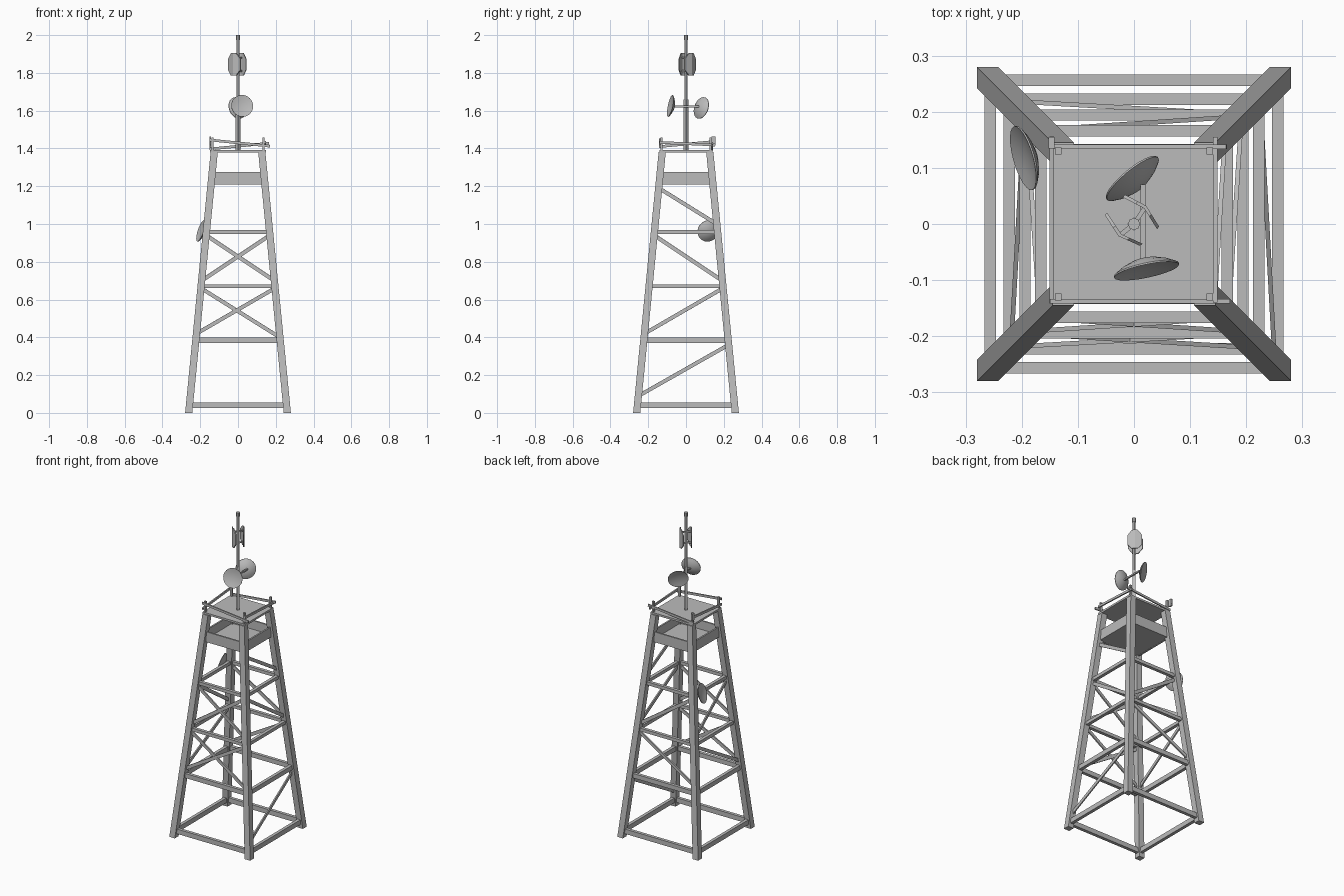
import bpy, bmesh, math
from mathutils import Vector, Matrix

if "Cube" in bpy.data.objects:
    bpy.data.objects.remove(bpy.data.objects["Cube"])

steel = bpy.data.materials.new("grey_steel")
steel.use_nodes = True
GREY = (0.5, 0.5, 0.5, 1)
steel.diffuse_color = GREY
steel.node_tree.nodes["Principled BSDF"].inputs["Base Color"].default_value = GREY


def finish(name, bm, smooth=False):
    bmesh.ops.recalc_face_normals(bm, faces=bm.faces)
    mesh = bpy.data.meshes.new(name)
    bm.to_mesh(mesh)
    bm.free()
    mesh.materials.append(steel)
    for p in mesh.polygons:
        p.use_smooth = smooth
    obj = bpy.data.objects.new(name, mesh)
    bpy.context.collection.objects.link(obj)
    return obj


def box(name, centre, size):
    bm = bmesh.new()
    bmesh.ops.create_cube(bm, size=1, matrix=Matrix.Translation(centre) @ Matrix.Diagonal((*size, 1)))
    return finish(name, bm)


def loft(name, rings):
    """Closed prism through rings of equal point count."""
    bm = bmesh.new()
    loops = [[bm.verts.new(p) for p in r] for r in rings]
    n = len(loops[0])
    for a, b in zip(loops, loops[1:]):
        for i in range(n):
            j = (i + 1) % n
            bm.faces.new((a[i], a[j], b[j], b[i]))
    bm.faces.new(loops[0])
    bm.faces.new(loops[-1])
    return finish(name, bm)


def beam(name, a, b, thick, tall):
    """Rectangular bar from a to b; tall is its upright size."""
    a, b = Vector(a), Vector(b)
    d = (b - a).normalized()
    side = d.cross(Vector((0, 0, 1))).normalized() * thick / 2
    up = side.cross(d).normalized() * tall / 2
    ring = [side + up, side - up, -side - up, -side + up]
    return loft(name, [[p + v for v in ring] for p in (a, b)])


def outer(z):
    """Half width of the tapering frame at height z."""
    return 0.28 - 0.135 * z / 1.38


LEG = 0.038

# Four tapering legs
for sx, end in ((-1, "right"), (1, "left")):
    for sy, face in ((-1, "front"), (1, "back")):
        rings = []
        for z in (0, 1.38):
            o, i = outer(z), outer(z) - LEG
            rings.append([(sx * x, sy * y, z) for x, y in ((o, o), (i, o), (i, i), (o, i))])
        loft(f"{face}_{end}_leg", rings)

# Each side of the frame: direction along the side, and direction outward
SIDES = {
    "front": (Vector((1, 0, 0)), Vector((0, -1, 0))),
    "back": (Vector((1, 0, 0)), Vector((0, 1, 0))),
    "left": (Vector((0, 1, 0)), Vector((1, 0, 0))),
    "right": (Vector((0, 1, 0)), Vector((-1, 0, 0))),
}


def on_side(side, t, z, inset=0.02):
    along, out = SIDES[side]
    r = outer(z) - inset
    return along * t * r + out * r + Vector((0, 0, z))


# Horizontal girts
for side in SIDES:
    for z, tall in ((0.04, 0.03), (0.385, 0.028), (0.67, 0.02), (0.957, 0.02)):
        beam(f"{side}_girt", on_side(side, -1, z), on_side(side, 1, z), 0.02, tall)

# Diagonal braces as (start end of side, start height, finish height)
RISE, FALL = (-1, 0.42, 0.66), (-1, 0.94, 0.70)
BRACES = {
    "front": [RISE, (1, 0.4, 0.66), FALL, (1, 0.94, 0.70)],
    "back": [RISE, FALL],
    "right": [RISE, FALL],
    "left": [(-1, 0.09, 0.36), FALL, (-1, 1.19, 1.0)],
}
for side, items in BRACES.items():
    for t, z0, z1 in items:
        beam(f"{side}_brace", on_side(side, t, z0), on_side(side, -t, z1), 0.008, 0.02)

# Open tray below the platform
for side, (along, out) in SIDES.items():
    c = out * 0.138 + Vector((0, 0, 1.242))
    beam(f"{side}_tray_wall", c - along * 0.138, c + along * 0.138, 0.01, 0.064)
box("tray_floor", (0, 0, 1.215), (0.27, 0.27, 0.008))

# Platform deck with corner posts and crooked rails
box("deck", (0, 0, 1.385), (0.294, 0.28, 0.012))
for x in (-0.135, 0.135):
    for y in (-0.13, 0.13):
        box("rail_post", (x, y, 1.42), (0.012, 0.012, 0.075))
beam("front_rail", (-0.15, -0.138, 1.445), (0.17, -0.138, 1.412), 0.008, 0.014)
beam("back_rail", (-0.15, 0.138, 1.397), (0.165, 0.138, 1.428), 0.008, 0.014)
beam("left_rail", (0.145, -0.14, 1.432), (0.145, 0.155, 1.418), 0.008, 0.014)
beam("right_rail", (-0.147, -0.14, 1.41), (-0.147, 0.155, 1.437), 0.008, 0.014)
box("rail_end", (-0.147, 0.145, 1.44), (0.01, 0.02, 0.045))


# Mast in two steps with a knob
def tube(name, z0, z1, r, sides):
    rings = [[(r * math.cos(math.tau * i / sides), r * math.sin(math.tau * i / sides), z)
              for i in range(sides)] for z in (z0, z1)]
    return loft(name, rings)


tube("mast_lower", 1.385, 1.66, 0.012, 4)
tube("mast_upper", 1.66, 1.985, 0.009, 6)
tube("mast_knob", 1.975, 2.0, 0.011, 8)


# Bent panel antennas with cut corners
def panel(name, plan):
    a, m, b = (Vector((x, y, 0)) for x, y in plan)
    c, z0, z1 = 0.03, 1.785, 1.905
    out = Vector((m.x, m.y, 0)).normalized() * 0.003
    bm = bmesh.new()
    layers = []
    for off in (out, -out):
        heights = ((a, z0 + c, z1 - c), (a.lerp(m, 0.6), z0, z1), (m, z0, z1),
                   (m.lerp(b, 0.4), z0, z1), (b, z0 + c, z1 - c))
        layers.append([[bm.verts.new(p + off + Vector((0, 0, z))) for z in zs] for p, *zs in heights])
    front, back = layers
    for L in layers:
        for p, q in zip(L, L[1:]):
            bm.faces.new((p[0], q[0], q[1], p[1]))
    for i in range(len(front) - 1):
        for k in (0, 1):
            bm.faces.new((front[i][k], front[i + 1][k], back[i + 1][k], back[i][k]))
    for i in (0, -1):
        bm.faces.new((front[i][0], front[i][1], back[i][1], back[i][0]))
    finish(name, bm)
    for z in (1.81, 1.88):
        beam(name + "_bracket", (0, 0, z), m + Vector((0, 0, z)), 0.008, 0.008)


panel("front_panel", ((-0.05, 0.018), (-0.025, -0.02), (0.013, -0.037)))
panel("back_panel", ((0.043, -0.007), (0.02, 0.03), (-0.018, 0.05)))


# Dishes: domed back, slightly hollow face
def dish(name, centre, facing, radius=0.059):
    turn = Vector(facing).to_track_quat('Z', 'Y').to_matrix().to_4x4()
    place = Matrix.Translation(centre) @ turn
    profile = [(0, -0.02), (0.4, -0.017), (0.75, -0.009), (1, 0), (1, 0.003), (0.6, -0.003), (0, -0.006)]
    bm = bmesh.new()
    vs = [bm.verts.new((r * radius, 0, z)) for r, z in profile]
    es = [bm.edges.new(e) for e in zip(vs, vs[1:])]
    bmesh.ops.spin(bm, geom=vs + es, cent=(0, 0, 0), axis=(0, 0, 1), angle=math.tau, steps=24)
    bmesh.ops.remove_doubles(bm, verts=bm.verts, dist=0.0004)
    bmesh.ops.transform(bm, matrix=place, verts=bm.verts)
    obj = finish(name, bm, True)
    bpy.ops.object.select_all(action='DESELECT')
    obj.select_set(True)
    bpy.context.view_layer.objects.active = obj
    bpy.ops.object.shade_smooth_by_angle(angle=math.radians(35))


dish("front_dish", (0.022, -0.081, 1.625), (0.2, -0.95, 0.2))
dish("back_dish", (-0.002, 0.08, 1.615), (-0.62, 0.75, -0.27))
dish("side_dish", (-0.195, 0.118, 0.963), (-0.92, -0.26, 0.3))
beam("dish_arm", (0.016, -0.07, 1.622), (0.016, 0.07, 1.622), 0.009, 0.009)
beam("side_dish_arm", (-0.185, 0.12, 0.957), (-0.165, 0.16, 0.957), 0.01, 0.01)
